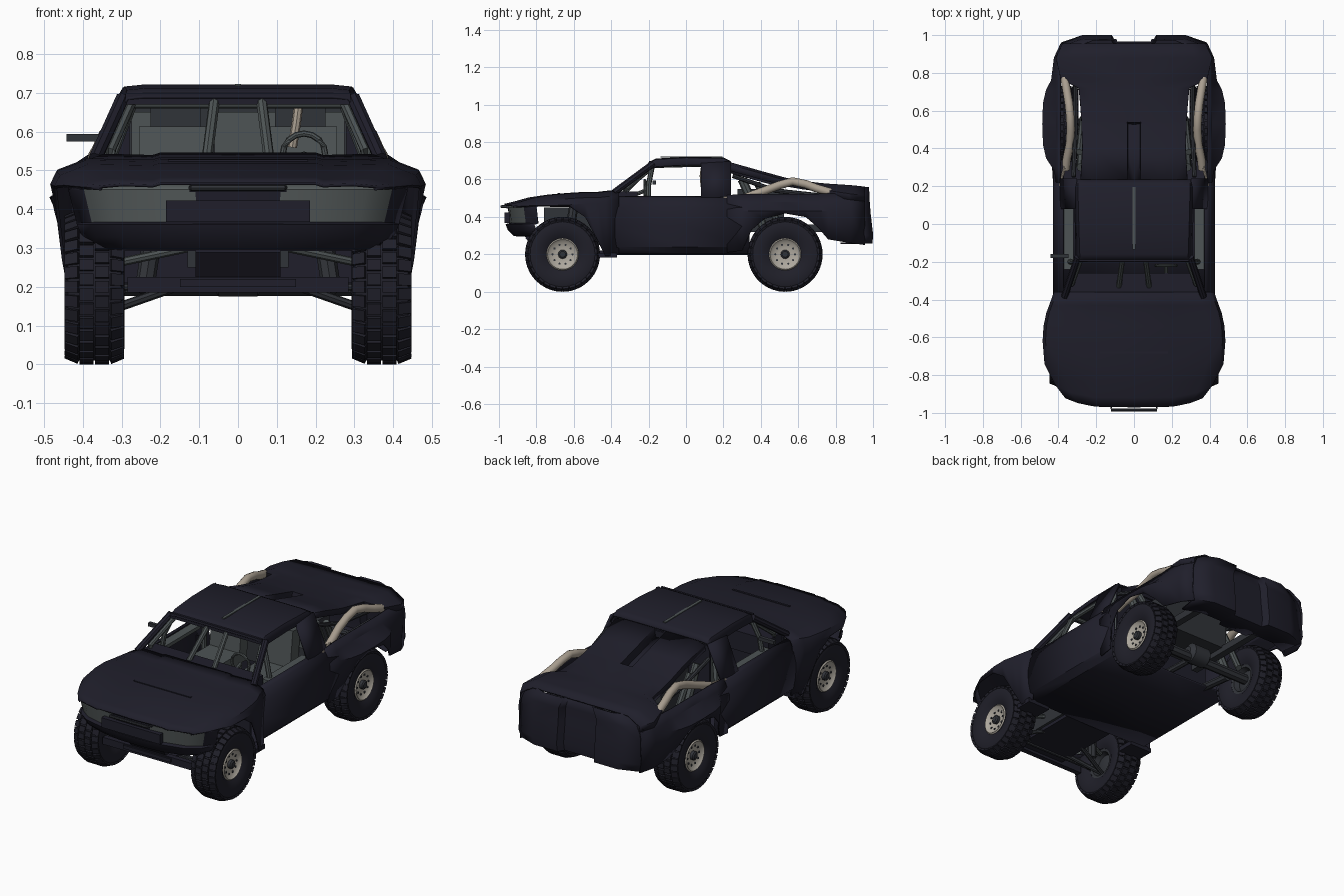
import bpy, bmesh, math
from mathutils import Vector, Matrix

cube = bpy.data.objects.get("Cube")
if cube:
    bpy.data.objects.remove(cube, do_unlink=True)


def material(name, r, g, b):
    m = bpy.data.materials.new(name)
    m.use_nodes = True
    m.diffuse_color = (r, g, b, 1)
    m.node_tree.nodes["Principled BSDF"].inputs["Base Color"].default_value = (r, g, b, 1)
    return m


NAVY = material("dark_navy_paint", .014, .0135, .024)
RUBBER = material("tyre_rubber", .014, .0138, .022)
GREY = material("frame_grey", .075, .088, .09)
LAMP = material("headlight_grey", .09, .104, .104)
STEEL = material("dark_steel", .03, .033, .04)
RIM = material("pale_alloy", .42, .39, .34)
TAN = material("tan_pipe", .4, .345, .28)
made = []


def build(name, verts, faces, mats, mirror=False, thick=0, rule=None):
    me = bpy.data.meshes.new(name)
    me.from_pydata([tuple(v) for v in verts], [], faces)
    bm = bmesh.new()
    bm.from_mesh(me)
    bmesh.ops.recalc_face_normals(bm, faces=bm.faces)
    bm.to_mesh(me)
    bm.free()
    ob = bpy.data.objects.new(name, me)
    bpy.context.collection.objects.link(ob)
    for m in mats if isinstance(mats, list) else [mats]:
        me.materials.append(m)
    if rule:
        for p in me.polygons:
            p.material_index = rule(p.center)
    if mirror:
        ob.modifiers.new("mirror", 'MIRROR').use_clip = True
    if thick:
        s = ob.modifiers.new("thickness", 'SOLIDIFY')
        s.thickness, s.offset = thick, 0
    made.append(ob)
    return ob


def loft(name, rows, mats, ring=False, caps=True, **kw):
    n = len(rows[0])
    faces = [(i * n + j, i * n + (j + 1) % n, (i + 1) * n + (j + 1) % n, (i + 1) * n + j)
             for i in range(len(rows) - 1) for j in range(n if ring else n - 1)]
    if ring and caps:
        faces += [tuple(range(n)), tuple((len(rows) - 1) * n + j for j in range(n))]
    return build(name, [p for r in rows for p in r], faces, mats, **kw)


def tube(name, pts, r, mat, mirror=False, sides=8):
    pts = [Vector(p) for p in pts]
    rows = []
    for i, p in enumerate(pts):
        t = (pts[min(i + 1, len(pts) - 1)] - pts[max(i - 1, 0)]).normalized()
        a = t.cross(Vector((0, 0, 1)) if abs(t.z) < .9 else Vector((0, 1, 0))).normalized()
        b = t.cross(a)
        rows.append([p + r * (a * math.cos(k * math.tau / sides) + b * math.sin(k * math.tau / sides))
                     for k in range(sides)])
    return loft(name, rows, mat, ring=True, mirror=mirror)


def boxes(name, matrices, mat, mirror=False):
    bm = bmesh.new()
    for m in matrices:
        bmesh.ops.create_cube(bm, size=1, matrix=m)
    bm.verts.index_update()
    v = [x.co.copy() for x in bm.verts]
    f = [[x.index for x in p.verts] for p in bm.faces]
    bm.free()
    return build(name, v, f, mat, mirror=mirror)


def box(name, c, s, mat, mirror=False, tilt=0):
    m = Matrix.Translation(c) @ Matrix.Rotation(tilt, 4, 'X') @ Matrix.Diagonal((*s, 1))
    return boxes(name, [m], mat, mirror)


def lathe(name, profile, c, mat, sides=40, caps=True):
    rows = [[(c[0] + x, c[1] + r * math.cos(k * math.tau / sides), c[2] + r * math.sin(k * math.tau / sides))
             for k in range(sides)] for x, r in profile]
    return loft(name, rows, mat, ring=True, caps=caps)


# Hood with front fenders
rows = []
for y, w, z, low in [(-.97, .36, .466, .452), (-.92, .41, .478, .456), (-.84, .445, .5, .46),
                     (-.74, .47, .515, .458), (-.62, .48, .525, .455), (-.54, .475, .53, .4),
                     (-.47, .46, .53, .27), (-.43, .445, .535, .19), (-.36, .42, .542, .2)]:
    sec = [(0, z), (.2, z), (.22, z - .006), (.82 * w, z - .003), (.97 * w, max(z - .03, low + .006)),
           (w, max(z - .06, low + .003)), (w - .01, low)]
    pull = .12 * max(0, (-.74 - y) / .23)
    rows.append([(x, y + pull * (x / .45) ** 4, h) for x, h in sec])
loft("hood_and_fenders", rows, NAVY, mirror=True, thick=.008)
box("hood_vent", (0, -.68, .522), (.36, .012, .012), NAVY)

# Front fascia with headlights, bumper and light bar
plan = [(0, -.95), (.11, -.948), (.2, -.94), (.33, -.91), (.395, -.865), (.435, -.8)]
rows = [[(x * s, y + d, z) for x, y in plan]
        for z, s, d in [(.464, 1, .01), (.45, 1, 0), (.365, .95, .01), (.36, .95, -.012),
                        (.33, .92, 0), (.3, .85, .03), (.295, .83, .12)]]
loft("front_fascia", rows, [NAVY, LAMP], mirror=True, thick=.006,
     rule=lambda c: int(c.z > .37 and .1 < c.x < .39))
box("light_bar", (0, -.955, .395), (.37, .03, .055), NAVY)
box("grille_slat", (0, -.95, .452), (.25, .02, .014), NAVY)
tube("nose_bar", [(-.12, -.94, .455), (-.12, -.985, .455), (.12, -.985, .455), (.12, -.94, .455)], .008, STEEL)

# Lower cab: doors, sills and floor
side = [(.372, .508), (.395, .495), (.42, .45), (.425, .35), (.415, .24), (.38, .207), (0, .2)]
loft("doors_and_floor", [[(x, y, z) for x, z in side] for y in (-.38, 0, .34)], NAVY, mirror=True, thick=.01)
box("door_inner_ledge", (.345, -.06, .49), (.05, .36, .02), GREY, True)
box("sill_step", (.36, -.42, .195), (.14, .1, .025), NAVY, True)
box("firewall", (0, -.385, .36), (.7, .01, .3), NAVY)

# Roof, pillars and rear quarter of the cab
rows = []
for y, w, z in [(-.2, .285, .688), (-.16, .285, .708), (0, .29, .717), (.2, .295, .714), (.235, .295, .696)]:
    rows.append([(0, y, z), (.85 * w, y, z), (w, y, z - .004), (w + .02, y, z - .04)])
loft("roof", rows, NAVY, mirror=True, thick=.008)
box("windshield_visor", (0, -.193, .685), (.58, .012, .03), NAVY)
box("roof_strip", (0, .03, .72), (.016, .33, .006), GREY)
tube("windshield_pillar", [(.368, -.385, .53), (.298, -.175, .685)], .018, NAVY, True)
loft("cab_quarter_panel", [[(.385, .08, .495), (.31, .08, .685)], [(.388, .24, .51), (.306, .24, .695)]],
     NAVY, mirror=True, thick=.012)
box("cab_rear_wall", (0, .225, .45), (.62, .012, .46), NAVY)
box("cab_rear_lining", (0, .212, .5), (.56, .008, .34), STEEL)
box("cab_rear_panel", (.03, .206, .58), (.18, .008, .14), GREY)
box("cab_side_lining", (.24, .206, .57), (.07, .008, .16), GREY, True)

# Interior: dash, seats, steering wheel and roll cage
box("dashboard", (0, -.32, .48), (.68, .12, .11), NAVY)
for s in (1, -1):
    box("seat_cushion", (s * .16, .02, .36), (.19, .22, .1), GREY)
    box("seat_back", (s * .16, .15, .48), (.19, .07, .26), GREY, tilt=-.12)
    box("headrest", (s * .16, .17, .64), (.13, .05, .06), STEEL)
wheel_ring = [(.17 + .055 * math.cos(a * math.tau / 16), -.22, .54 + .055 * math.sin(a * math.tau / 16))
              for a in range(17)]
tube("steering_wheel", wheel_ring, .008, GREY)
tube("steering_column", [(.17, -.22, .54), (.17, -.32, .5)], .01, GREY)
tube("cage_front_leg", [(.335, -.34, .4), (.33, -.32, .55), (.275, -.17, .675), (.27, .19, .685)], .014, GREY, True)
tube("cage_door_strut", [(.34, -.2, .49), (.325, -.2, .57), (.285, -.18, .675)], .014, GREY, True)
tube("cage_windshield_brace", [(.08, -.33, .53), (.06, -.18, .685)], .014, GREY, True)
tube("cage_front_hoop", [(-.27, -.17, .672), (.27, -.17, .672)], .012, GREY)
tube("cage_rear_leg", [(.33, .16, .25), (.33, .17, .53), (.27, .18, .685)], .016, GREY, True)
tube("tan_strap", [(.14, .09, .56), (.15, .085, .62), (.155, .09, .66)], .012, TAN)
box("side_mirror", (-.395, -.17, .584), (.095, .02, .02), STEEL)

# Sloping bed cover with a sunken centre slot and chamfered rear corners
rows = []
for y, z, w, drop in [(.23, .69, .28, .012), (.4, .642, .27, .012), (.53, .606, .275, .012),
                      (.54, .604, .275, .012), (.62, .59, .28, .012), (.72, .577, .29, .012),
                      (.77, .573, .385, .035), (.88, .566, .41, .045), (.955, .558, .375, .045)]:
    dip = z - (.05 if y < .535 else 0)
    rows.append([(0, y, dip), (.034, y, dip), (.038, y, z), (.8 * w, y, z),
                 (w, y, z - drop), (w, y, z - drop - .03)])
loft("bed_cover", rows, NAVY, mirror=True, thick=.008)

# Bedsides with flared rear arches
rows = []
for y, w, top, low in [(.22, .425, .515, .21), (.3, .43, .52, .22), (.35, .462, .522, .33),
                       (.42, .478, .522, .39), (.53, .482, .522, .42), (.64, .478, .522, .4),
                       (.71, .462, .522, .34), (.76, .435, .525, .28), (.88, .42, .522, .26), (.955, .385, .515, .25)]:
    x = min(.4, w - .015)
    rows.append([(x - .01, y, top), (x + .01, y, top - .045), (w, y, .43), (w - .01, y, low)])
loft("bedside", rows, NAVY, mirror=True, thick=.008)

# Tail panel
plan = [(0, .95), (.1, .95), (.12, .985), (.27, .985), (.385, .945)]
rows = [[(x * s, y + d, z) for x, y in plan]
        for z, s, d in [(.56, .8, -.01), (.5, 1, -.008), (.42, 1, -.002), (.3, 1, .012),
                        (.26, .97, .008), (.26, .92, -.12)]]
loft("tail_panel", rows, NAVY, mirror=True, thick=.008)

# Tan pipes along the bed
tube("bed_pipe", [(.362, .29, .49), (.355, .35, .515), (.34, .42, .54), (.335, .5, .57), (.338, .57, .59),
                  (.345, .64, .575), (.355, .7, .552), (.365, .76, .535), (.368, .79, .515)], .022, TAN, True, 12)
tube("bed_pipe_rod", [(.39, .2, .5), (.355, .36, .515)], .008, TAN, True)

# Running gear
box("front_skid", (0, -.6, .21), (.3, .45, .02), NAVY)
box("front_skid_nose", (0, -.82, .255), (.22, .1, .02), NAVY, tilt=-.9)
box("front_crossbar", (0, -.8, .205), (.57, .03, .04), NAVY)
box("engine_block", (0, -.58, .35), (.26, .36, .2), STEEL)
box("fuel_cell", (0, .4, .45), (.42, .25, .2), STEEL)
box("frame_rail", (.2, .6, .34), (.04, .66, .04), STEEL, True)
for y in (-.72, -.6):
    tube("lower_arm", [(.13, y, .21), (.33, -.66, .14)], .012, STEEL, True)
    tube("upper_arm", [(.13, y, .3), (.32, -.66, .26)], .011, GREY, True)
tube("front_shock", [(.24, -.64, .2), (.2, -.6, .46)], .025, STEEL, True)
tube("steering_rod", [(-.32, -.74, .2), (.32, -.74, .2)], .009, STEEL)
tube("rear_axle", [(-.34, .53, .205), (.34, .53, .205)], .028, STEEL)
lathe("rear_differential", [(-.07, .03), (-.05, .055), (.05, .055), (.07, .03)], (0, .53, .23), STEEL, 16)
tube("drive_shaft", [(0, .5, .23), (0, .2, .24)], .018, STEEL)
tube("trailing_arm", [(.24, .5, .2), (.24, .22, .23)], .022, STEEL, True)
tube("rear_shock", [(.27, .47, .22), (.28, .3, .6)], .024, GREY, True)
tube("rear_bypass_shock", [(.27, .56, .24), (.29, .38, .58)], .018, GREY, True)
tube("bed_brace", [(.32, .25, .62), (.31, .48, .54), (.31, .85, .5)], .012, STEEL, True)
tube("rear_bumper_tube", [(-.3, .86, .28), (.3, .86, .28)], .016, STEEL)

# Wheels with staggered tread blocks
for cy in (-.66, .53):
    for s in (1, -1):
        c = (s * .37, cy, .2)
        carcass = [(-.055, .085), (-.07, .11), (-.077, .16), (-.068, .182), (-.04, .19),
                   (.04, .19), (.068, .182), (.077, .16), (.07, .11), (.055, .085)]
        lathe("tyre", carcass, c, RUBBER, caps=False)
        lugs = []
        for k in range(32):
            for j, off in enumerate((-.057, -.02, .02, .057)):
                a = (k + .5 * (j % 2)) * math.tau / 32
                lean = (.4, 0, 0, -.4)[j]
                lugs.append(Matrix.Translation(c) @ Matrix.Rotation(a, 4, 'X')
                            @ Matrix.Translation((off, 0, .184 if lean else .192))
                            @ Matrix.Rotation(-lean, 4, 'Y') @ Matrix.Diagonal((.036, .03, .016, 1)))
        boxes("tyre_tread", lugs, RUBBER)
        rim = [(.02, .083), (.056, .086), (.062, .08), (.05, .068), (.042, .035)]
        lathe("wheel_rim", [(s * x, r) for x, r in rim], c, RIM)
        drum = [(.015, .083), (-.054, .085), (-.05, .07), (-.02, .06), (-.03, .03)]
        lathe("brake_drum", [(s * x, r) for x, r in drum], c, STEEL)
        lathe("hub", [(0, .024), (s * .058, .024), (s * .064, .016)], c, STEEL, 16)
        for k in range(10):
            a = k * math.tau / 10
            p = (c[0] + s * .046, c[1] + .053 * math.cos(a), c[2] + .053 * math.sin(a))
            lathe("rim_hole", [(-.004, .006), (.004, .006)], p, STEEL, 8)

# Smooth shading with sharp creases
bpy.ops.object.select_all(action='DESELECT')
for ob in made:
    ob.select_set(True)
bpy.context.view_layer.objects.active = made[0]
bpy.ops.object.shade_smooth_by_angle(angle=math.radians(32))
